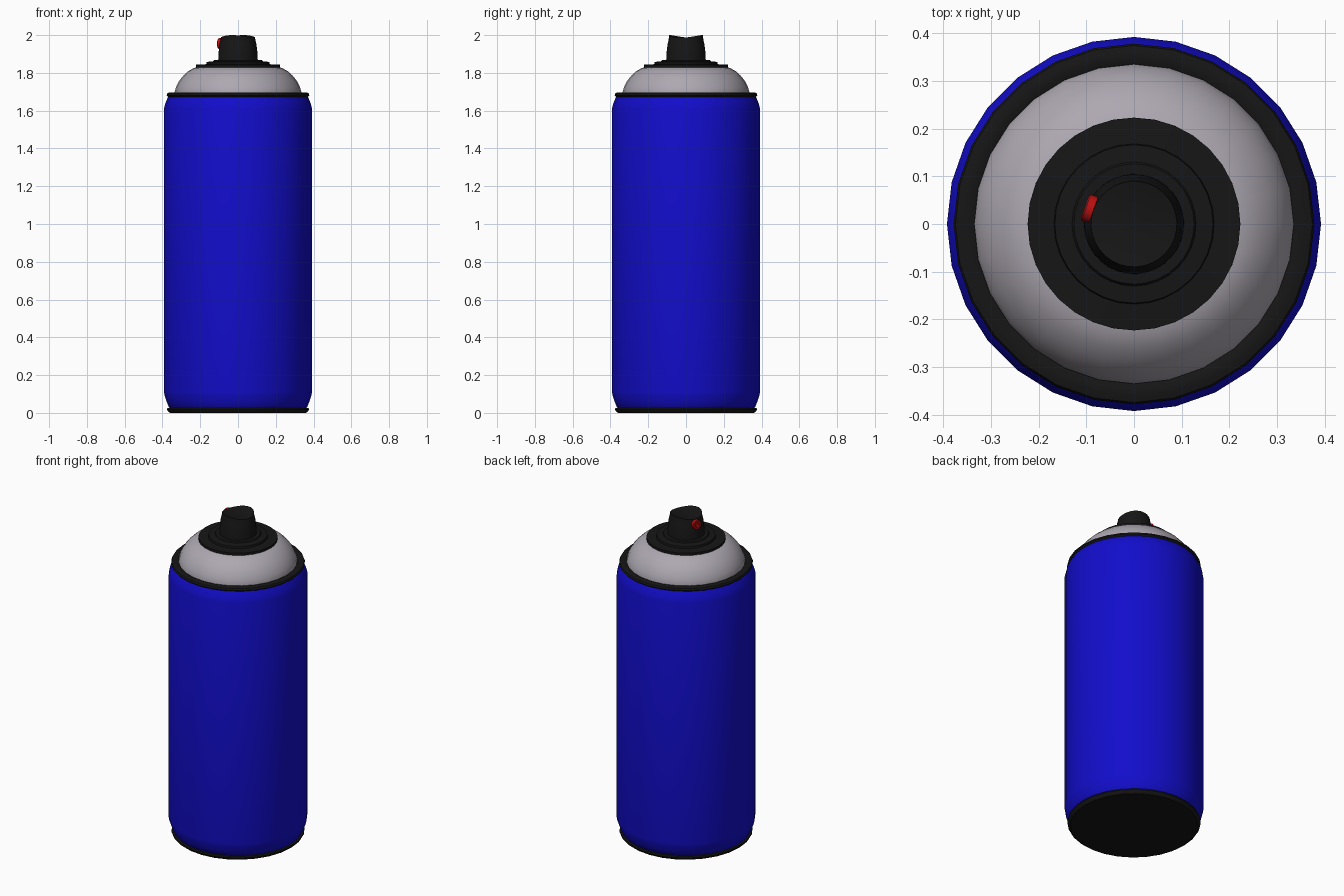
import bpy, bmesh
from math import sin, cos, pi, radians
from mathutils import Matrix

if "Cube" in bpy.data.objects:
    bpy.data.objects.remove(bpy.data.objects["Cube"])


def mat(name, rgb):
    m = bpy.data.materials.new(name)
    m.diffuse_color = (*rgb, 1)
    m.use_nodes = True
    m.node_tree.nodes["Principled BSDF"].inputs["Base Color"].default_value = m.diffuse_color
    return m


BLUE = mat("blue_paint", (0.006, 0.004, 0.6))
BLACK = mat("black_plastic", (0.008, 0.008, 0.008))
SILVER = mat("pale_metal", (0.42, 0.39, 0.44))
RED = mat("red_plastic", (0.5, 0.005, 0.005))


def lathe(name, profile, sides, material, closed=False, phase=0.0, angle=35):
    """Spin (radius, z) points round the z axis; radius 0 makes a pole."""
    bm = bmesh.new()
    rings = []
    for r, z in profile:
        if r == 0:
            rings.append([bm.verts.new((0, 0, z))] * sides)
        else:
            rings.append([bm.verts.new((r * cos(phase + 2 * pi * i / sides),
                                        r * sin(phase + 2 * pi * i / sides), z))
                          for i in range(sides)])
    pairs = list(zip(rings, rings[1:]))
    if closed:
        pairs.append((rings[-1], rings[0]))
    for a, b in pairs:
        for i in range(sides):
            j = (i + 1) % sides
            quad = list(dict.fromkeys((a[i], a[j], b[j], b[i])))
            bm.faces.new(quad)
    bmesh.ops.recalc_face_normals(bm, faces=bm.faces)
    me = bpy.data.meshes.new(name)
    bm.to_mesh(me)
    bm.free()
    me.materials.append(material)
    ob = bpy.data.objects.new(name, me)
    bpy.context.collection.objects.link(ob)
    bpy.ops.object.select_all(action='DESELECT')
    ob.select_set(True)
    bpy.context.view_layer.objects.active = ob
    bpy.ops.object.shade_smooth_by_angle(angle=radians(angle))
    return ob


SIDES = 28

# painted can body with tapered shoulders
lathe("can_body", [(0.355, 0.02), (0.366, 0.03), (0.378, 0.06), (0.388, 0.09), (0.392, 0.11),
                   (0.392, 1.61), (0.386, 1.635), (0.374, 1.665), (0.366, 1.68), (0.35, 1.685)],
      SIDES, BLUE)

# bottom rim and base plate
lathe("base_rim", [(0, 0.0), (0.36, 0.0), (0.37, 0.008), (0.376, 0.018),
                   (0.374, 0.026), (0.355, 0.028)], SIDES, BLACK)

# seam ring between body and dome
lathe("top_rim", [(0.33, 1.675), (0.368, 1.672), (0.378, 1.682), (0.374, 1.693),
                  (0.36, 1.697), (0.345, 1.697), (0.33, 1.69)], SIDES, BLACK, closed=True)

# domed shoulder
lathe("dome", [(0.335, 1.68), (0.335, 1.70), (0.328, 1.725), (0.312, 1.757), (0.29, 1.785),
               (0.262, 1.81), (0.235, 1.825), (0.2, 1.835), (0, 1.838)], SIDES, SILVER)

# stepped valve collar
lathe("valve_collar", [(0, 1.824), (0.223, 1.824), (0.223, 1.843), (0.168, 1.846), (0.166, 1.858),
                       (0.13, 1.862), (0.126, 1.868), (0, 1.868)], 32, BLACK)

# spray button with a finger groove along the spray direction
SPRAY = radians(161)
button = lathe("spray_button", [(0.105, 1.86), (0.104, 1.90), (0.098, 1.95), (0.092, 1.975),
                                (0.09, 2.0), (0.07, 2.0), (0.045, 2.0), (0.02, 2.0), (0, 2.0)],
               32, BLACK, phase=SPRAY)
for v in button.data.vertices:
    if v.co.z > 1.99:
        across = -v.co.x * sin(SPRAY) + v.co.y * cos(SPRAY)
        v.co.z = 2.0 - 0.014 * (1 - (across / 0.09) ** 2)

# red spray outlet, a short ring with a recessed centre
outlet = lathe("spray_outlet", [(0.029, -0.02), (0.029, 0.006), (0.026, 0.009), (0.014, 0.009),
                                (0.012, 0.0), (0, 0.0)], 16, RED)
outlet.matrix_world = (Matrix.Translation((0.1 * cos(SPRAY), 0.1 * sin(SPRAY), 1.955))
                       @ Matrix.Rotation(SPRAY, 4, 'Z') @ Matrix.Rotation(pi / 2, 4, 'Y'))
